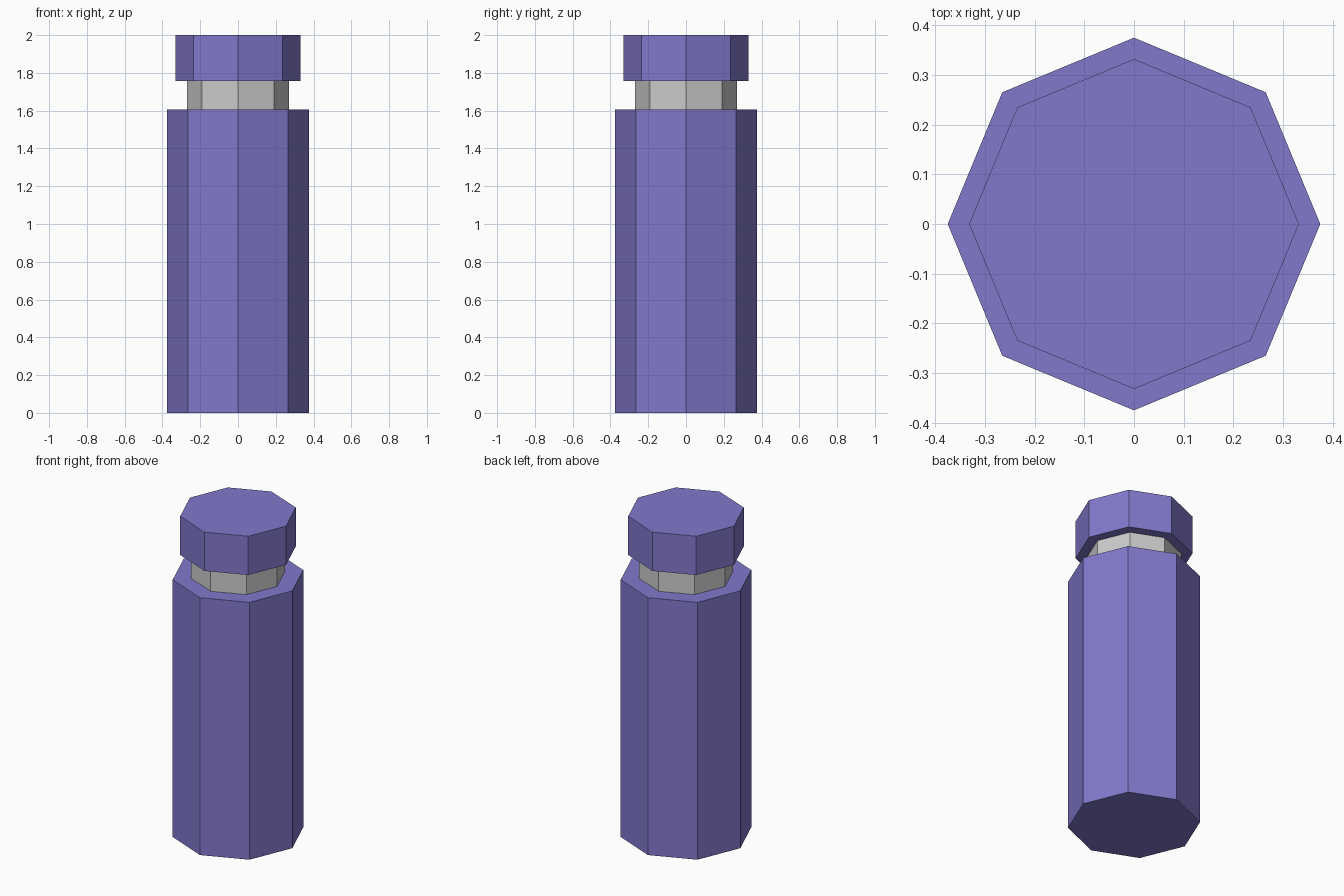
import bpy

if "Cube" in bpy.data.objects:
    bpy.data.objects.remove(bpy.data.objects["Cube"])

purple = bpy.data.materials.new("purple")
purple.diffuse_color = (0.22, 0.19, 0.6, 1)
purple.use_nodes = True
purple.node_tree.nodes["Principled BSDF"].inputs["Base Color"].default_value = purple.diffuse_color


def octagon(name, radius, z0, z1, material=None):
    bpy.ops.mesh.primitive_cylinder_add(
        vertices=8, radius=radius, depth=z1 - z0, location=(0, 0, (z0 + z1) / 2))
    obj = bpy.context.object
    obj.name = name
    if material:
        obj.data.materials.append(material)
    return obj


# Bottle body, bare neck and cap, stacked
octagon("body", 0.375, 0, 1.607, purple)
octagon("neck", 0.27, 1.607, 1.758)
octagon("cap", 0.332, 1.758, 2.0, purple)
